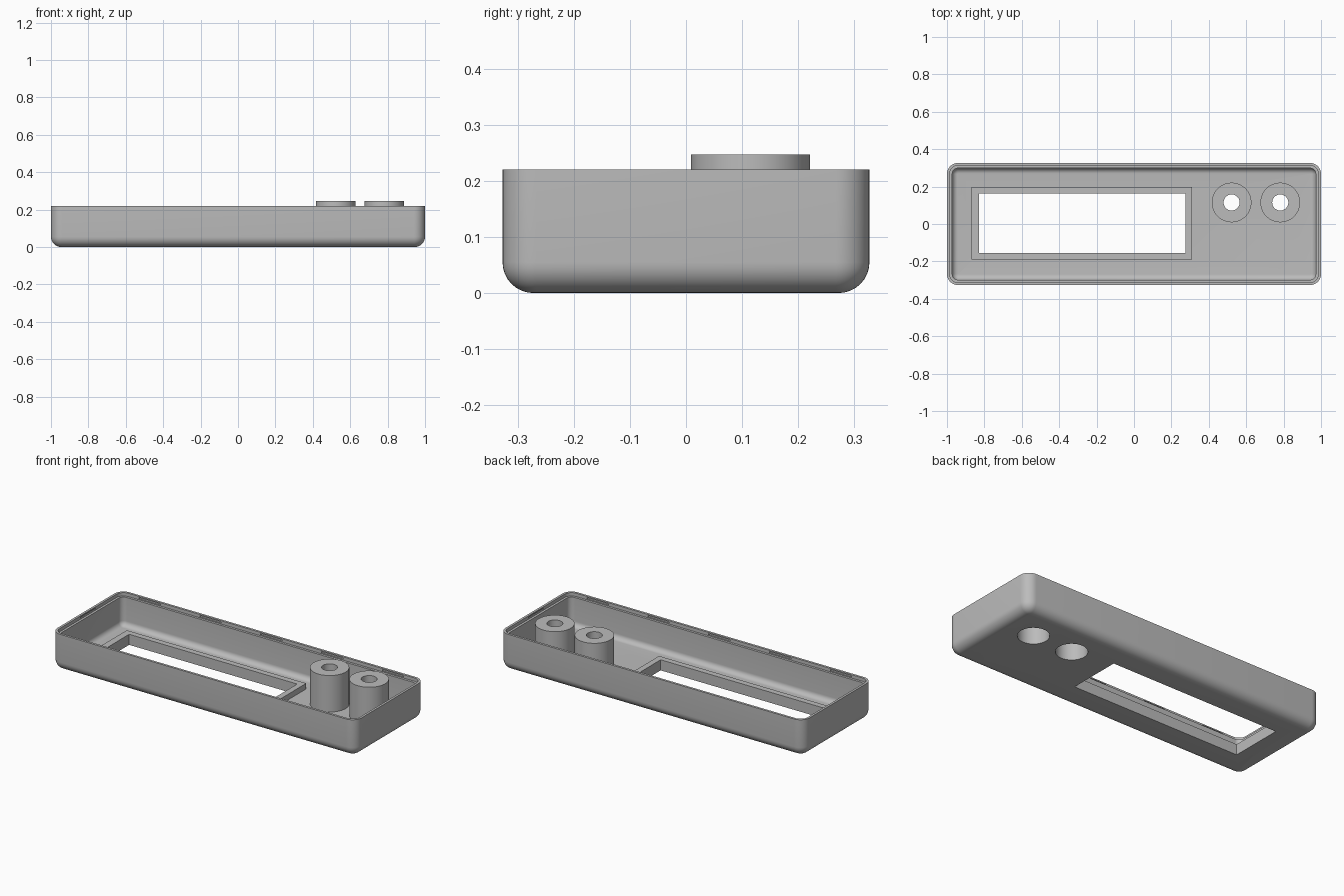
import bpy, bmesh, math
from mathutils import Vector

cube = bpy.data.objects.get("Cube")
if cube:
    bpy.data.objects.remove(cube, do_unlink=True)

HALF_X, HALF_Y, HEIGHT = 1.0, 0.327, 0.22
CORNER, FILLET, FLOOR = 0.06, 0.055, 0.03

grey = bpy.data.materials.new("grey_plastic")
grey.use_nodes = True
grey.diffuse_color = (0.5, 0.5, 0.5, 1)
grey.node_tree.nodes["Principled BSDF"].inputs["Base Color"].default_value = (0.5, 0.5, 0.5, 1)


def finish(name, bm):
    bmesh.ops.recalc_face_normals(bm, faces=bm.faces)
    mesh = bpy.data.meshes.new(name)
    bm.to_mesh(mesh)
    bm.free()
    mesh.materials.append(grey)
    obj = bpy.data.objects.new(name, mesh)
    bpy.context.collection.objects.link(obj)
    return obj


def rounded_rect(hx, hy, r, steps=10):
    pts = []
    for q, (sx, sy) in enumerate([(1, 1), (-1, 1), (-1, -1), (1, -1)]):
        for i in range(steps + 1):
            a = math.pi / 2 * (q + i / steps)
            pts.append((sx * (hx - r) + r * math.cos(a), sy * (hy - r) + r * math.sin(a)))
    return pts


def loft(name, loops, closed=False):
    """Bridge equal loops of 3D points; cap the ends or join last to first."""
    bm = bmesh.new()
    rings = [[bm.verts.new(p) for p in loop] for loop in loops]
    pairs = list(zip(rings, rings[1:]))
    if closed:
        pairs.append((rings[-1], rings[0]))
    else:
        bm.faces.new(rings[0])
        bm.faces.new(rings[-1])
    n = len(rings[0])
    for a, b in pairs:
        for i in range(n):
            j = (i + 1) % n
            bm.faces.new((a[i], a[j], b[j], b[i]))
    return finish(name, bm)


def circle(r, z, cx, cy, n=64):
    return [(cx + r * math.cos(math.tau * i / n), cy + r * math.sin(math.tau * i / n), z)
            for i in range(n)]


def rectangle(x0, x1, y0, y1, z):
    return [(x0, y0, z), (x1, y0, z), (x1, y1, z), (x0, y1, z)]


def cut(target, cutter):
    cutter.hide_render = True
    mod = target.modifiers.new("cut", 'BOOLEAN')
    mod.operation, mod.solver, mod.object = 'DIFFERENCE', 'EXACT', cutter
    bpy.context.view_layer.objects.active = target
    bpy.ops.object.modifier_apply(modifier=mod.name)
    bpy.data.objects.remove(cutter, do_unlink=True)


def box(x0, x1, y0, y1, z0, z1):
    return loft("cutter", [rectangle(x0, x1, y0, y1, z) for z in (z0, z1)])


def smooth(obj):
    bpy.ops.object.select_all(action='DESELECT')
    obj.select_set(True)
    bpy.context.view_layer.objects.active = obj
    bpy.ops.object.shade_smooth_by_angle(angle=math.radians(30))


# Tray shell: outer fillet, stepped lip, inner fillet
ARC = [math.pi / 2 * i / 8 for i in range(9)]
WALL, LIP, INNER = 0.028, 0.014, 0.03
profile = [(FILLET * (1 - math.sin(a)), FILLET * (1 - math.cos(a))) for a in ARC]
profile += [(0, HEIGHT), (LIP, HEIGHT), (LIP, 0.2), (WALL, 0.2)]
profile += [(WALL + INNER * (1 - math.cos(a)), FLOOR + INNER * (1 - math.sin(a))) for a in ARC]
shell = loft("case_shell", [
    [(x, y, z) for x, y in rounded_rect(HALF_X - d, HALF_Y - d, max(CORNER - d, 0.003))]
    for d, z in profile])

# Window opening with raised frame
WIN = (-0.83, 0.275, -0.155, 0.163)
RIM = (-0.87, 0.31, -0.19, 0.198)
RIM_TOP = 0.063
cut(shell, box(*WIN, -0.1, 0.1))
frame = loft("window_frame", [
    rectangle(*RIM, FLOOR), rectangle(*RIM, RIM_TOP),
    rectangle(*WIN, RIM_TOP), rectangle(*WIN, FLOOR)], closed=True)

# Button bosses: wide bore from below, small hole at the top
BOSS_R, BORE_R, HOLE_R, BOSS_TOP = 0.106, 0.085, 0.043, 0.247
bosses = []
for side, cx in (("right", 0.522), ("left", 0.782)):
    cy = 0.115
    cut(shell, loft("cutter", [circle(BORE_R, z, cx, cy) for z in (-0.1, 0.1)]))
    section = [(BOSS_R, FLOOR), (BOSS_R, BOSS_TOP), (HOLE_R, BOSS_TOP),
               (HOLE_R, 0.2), (BORE_R, 0.2), (BORE_R, FLOOR)]
    bosses.append(loft(side + "_button_boss",
                       [circle(r, z, cx, cy) for r, z in section], closed=True))

# Snap slots inside the lip
DEPTH, Z0, Z1 = 0.006, 0.203, 0.213
for s in (-1, 1):
    ya, yb = sorted((s * (HALF_Y - LIP - 0.01), s * (HALF_Y - LIP + DEPTH)))
    for i in range(5):
        x = -0.8 + 0.4 * i
        cut(shell, box(x - 0.07, x + 0.07, ya, yb, Z0, Z1))
    xa, xb = sorted((s * (HALF_X - LIP - 0.01), s * (HALF_X - LIP + DEPTH)))
    cut(shell, box(xa, xb, -0.07, 0.07, Z0, Z1))

for obj in [shell, frame] + bosses:
    smooth(obj)
